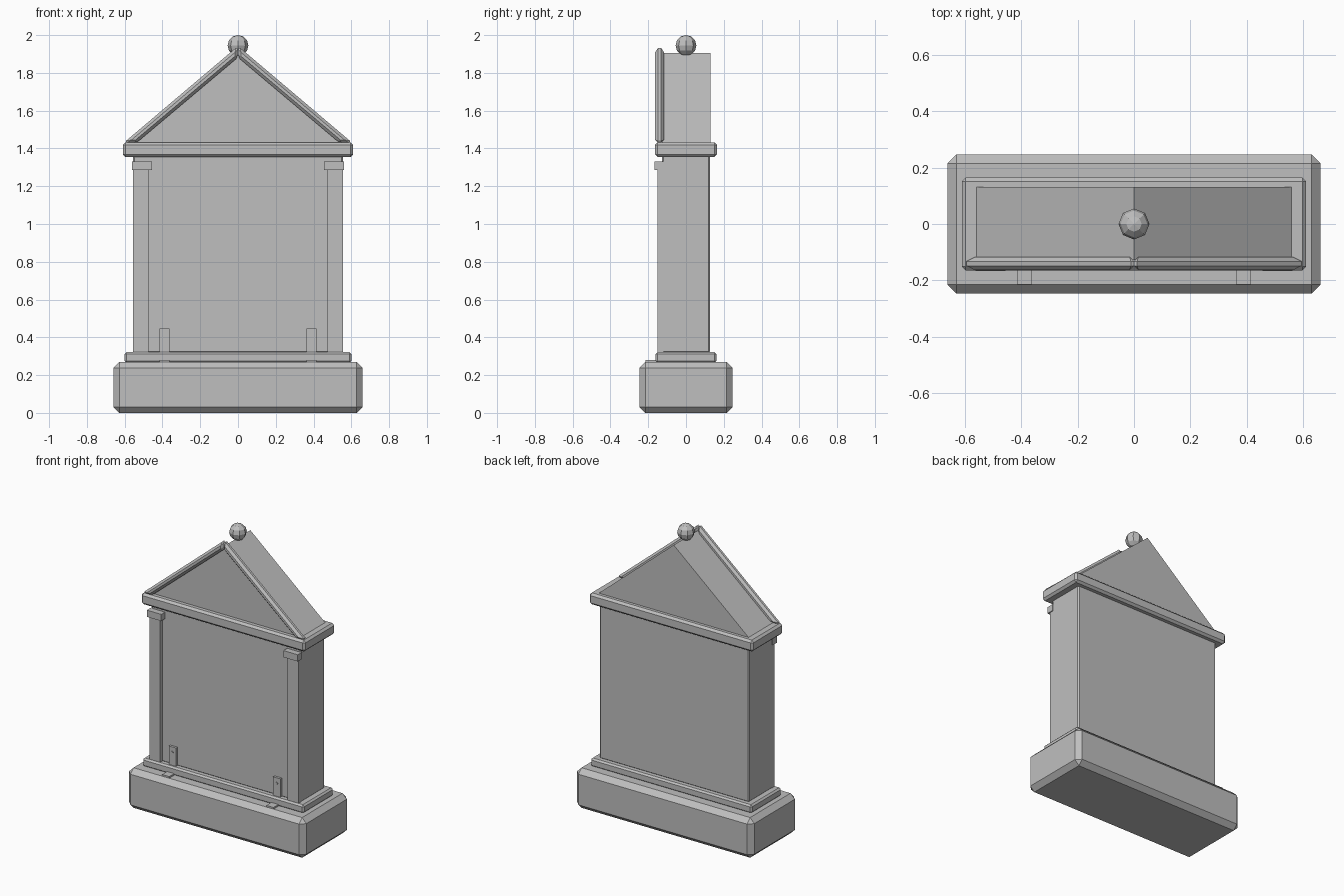
import bpy, bmesh, math

if "Cube" in bpy.data.objects:
    bpy.data.objects.remove(bpy.data.objects["Cube"])

stone = bpy.data.materials.new("grey_stone")
stone.diffuse_color = (0.52, 0.52, 0.52, 1)
stone.use_nodes = True
stone.node_tree.nodes["Principled BSDF"].inputs["Base Color"].default_value = stone.diffuse_color


def finish(name, bm, bevel=0.0):
    """Chamfer the edges if asked and make a flat-shaded object."""
    bmesh.ops.recalc_face_normals(bm, faces=bm.faces)
    if bevel:
        bmesh.ops.bevel(bm, geom=bm.edges[:], offset=bevel, segments=1,
                        affect='EDGES', clamp_overlap=True)
    mesh = bpy.data.meshes.new(name)
    bm.to_mesh(mesh)
    bm.free()
    mesh.materials.append(stone)
    obj = bpy.data.objects.new(name, mesh)
    bpy.context.collection.objects.link(obj)
    return obj


def box(name, x, y, z, bevel=0.0):
    """Block between the given (min, max) ranges."""
    bm = bmesh.new()
    bmesh.ops.create_cube(bm, size=1)
    for v in bm.verts:
        v.co = [lo + (c + 0.5) * (hi - lo)
                for c, (lo, hi) in zip(v.co, (x, y, z))]
    return finish(name, bm, bevel)


def prism(name, profile, y, bevel=0.0):
    """Extrude an (x, z) outline along y."""
    bm = bmesh.new()
    rings = [[bm.verts.new((px, py, pz)) for px, pz in profile] for py in y]
    n = len(profile)
    for ring in rings:
        bm.faces.new(ring)
    for i in range(n):
        j = (i + 1) % n
        bm.faces.new((rings[0][i], rings[0][j], rings[1][j], rings[1][i]))
    return finish(name, bm, bevel)


# Plinth, step, slab and cornice
box("plinth", (-0.66, 0.66), (-0.247, 0.247), (0, 0.27), 0.032)
box("step", (-0.6, 0.6), (-0.162, 0.162), (0.265, 0.322), 0.011)
box("slab", (-0.557, 0.557), (-0.127, 0.127), (0.318, 1.365), 0.008)
box("cornice", (-0.61, 0.61), (-0.165, 0.165), (1.355, 1.432), 0.014)

# Gable block
prism("gable", [(-0.56, 1.43), (0.56, 1.43), (0, 1.905)], (-0.127, 0.131))

for side, s in (("left", -1), ("right", 1)):
    def span(a, b):
        return tuple(sorted((s * a, s * b)))

    # Pilaster and its cap
    box(side + "_pilaster", span(0.475, 0.556), (-0.15, -0.12), (0.318, 1.29))
    box(side + "_pilaster_cap", span(0.455, 0.562), (-0.167, -0.12), (1.285, 1.33))

    # Sloping gable moulding, mitred at the ridge
    prism(side + "_gable_moulding",
          [(s * 0.605, 1.43), (0, 1.942), (0, 1.882), (s * 0.537, 1.43)],
          (-0.163, -0.117), 0.015)

    # Bracket with upright, foot and bolt
    box(side + "_bracket_upright", span(0.362, 0.415), (-0.143, -0.12), (0.3, 0.446))
    box(side + "_bracket_foot", span(0.362, 0.415), (-0.215, -0.15), (0.262, 0.281))
    bm = bmesh.new()
    bmesh.ops.create_cone(bm, cap_ends=True, segments=8, radius1=0.008,
                          radius2=0.008, depth=0.012)
    bolt = finish(side + "_bracket_bolt", bm)
    bolt.rotation_euler.x = math.pi / 2
    bolt.location = (s * 0.389, -0.142, 0.41)

# Ball finial
bm = bmesh.new()
bmesh.ops.create_uvsphere(bm, u_segments=8, v_segments=6, radius=0.055)
ball = finish("ball_finial", bm)
ball.location = (0, 0, 1.945)
